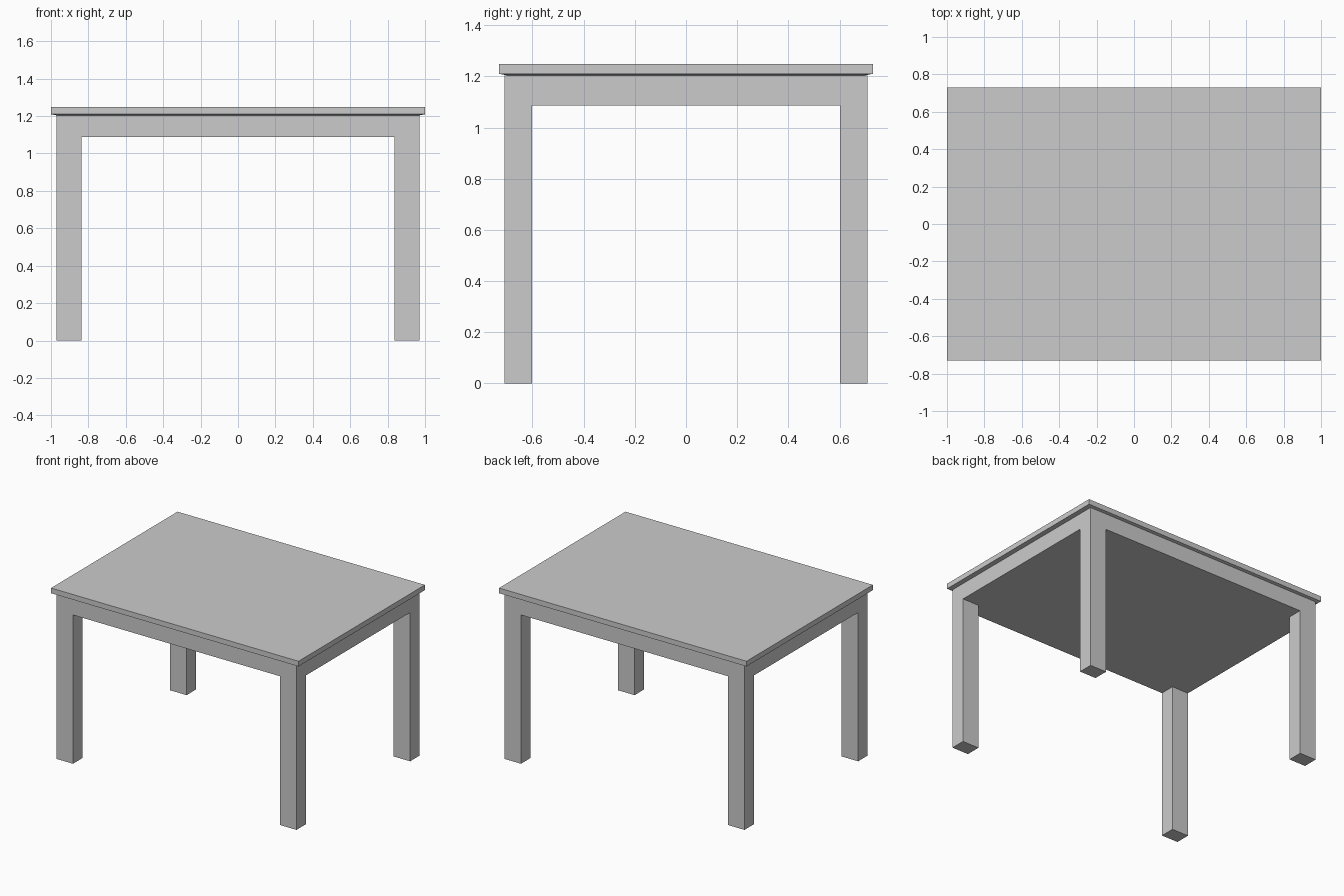
import bpy, bmesh
from mathutils import Matrix

if "Cube" in bpy.data.objects:
    bpy.data.objects.remove(bpy.data.objects["Cube"])

TOP_X, TOP_Y = 1.0, 0.73        # tabletop half sizes
FRAME_X, FRAME_Y = 0.97, 0.71   # frame half sizes
LEG_X, LEG_Y = 0.837, 0.602     # inner faces of the legs
Z_TOP, Z_EDGE, Z_FRAME, Z_APRON = 1.248, 1.21, 1.204, 1.087


def finish(name, bm):
    bmesh.ops.recalc_face_normals(bm, faces=bm.faces[:])
    mesh = bpy.data.meshes.new(name)
    bm.to_mesh(mesh)
    bm.free()
    obj = bpy.data.objects.new(name, mesh)
    bpy.context.collection.objects.link(obj)
    return obj


def box(hx, hy, z0, z1):
    bm = bmesh.new()
    size = Matrix.Diagonal((2 * hx, 2 * hy, z1 - z0, 1))
    bmesh.ops.create_cube(bm, size=1, matrix=Matrix.Translation((0, 0, (z0 + z1) / 2)) @ size)
    return bm


# Tabletop: thin slab whose underside slopes slightly in to the frame
bm = box(TOP_X, TOP_Y, Z_EDGE, Z_TOP)
under = min(bm.faces, key=lambda f: f.calc_center_median().z)
bmesh.ops.inset_region(bm, faces=[under], thickness=TOP_X - FRAME_X, use_even_offset=True)
for v in under.verts:
    v.co.z = Z_FRAME
finish("tabletop", bm)

# Frame: solid apron block, cut into a grid, with its corners pulled down as legs
bm = box(FRAME_X, FRAME_Y, Z_APRON, Z_FRAME)
for s in (-1, 1):
    for co, no in (((s * LEG_X, 0, 0), (1, 0, 0)), ((0, s * LEG_Y, 0), (0, 1, 0))):
        bmesh.ops.bisect_plane(bm, geom=bm.verts[:] + bm.edges[:] + bm.faces[:],
                               plane_co=co, plane_no=no)
corners = []
for f in bm.faces:
    c = f.calc_center_median()
    if c.z < Z_APRON + 0.001 and abs(c.x) > LEG_X and abs(c.y) > LEG_Y:
        corners.append(f)
new = bmesh.ops.extrude_face_region(bm, geom=corners)["geom"]
for v in new:
    if isinstance(v, bmesh.types.BMVert):
        v.co.z = 0
old = [f for f in corners if f.is_valid and f.calc_center_median().z > 0.5]
if old:
    bmesh.ops.delete(bm, geom=old, context='FACES_ONLY')
bmesh.ops.recalc_face_normals(bm, faces=bm.faces[:])
bmesh.ops.dissolve_limit(bm, angle_limit=0.01, verts=bm.verts[:], edges=bm.edges[:])
finish("legs_and_apron", bm)
